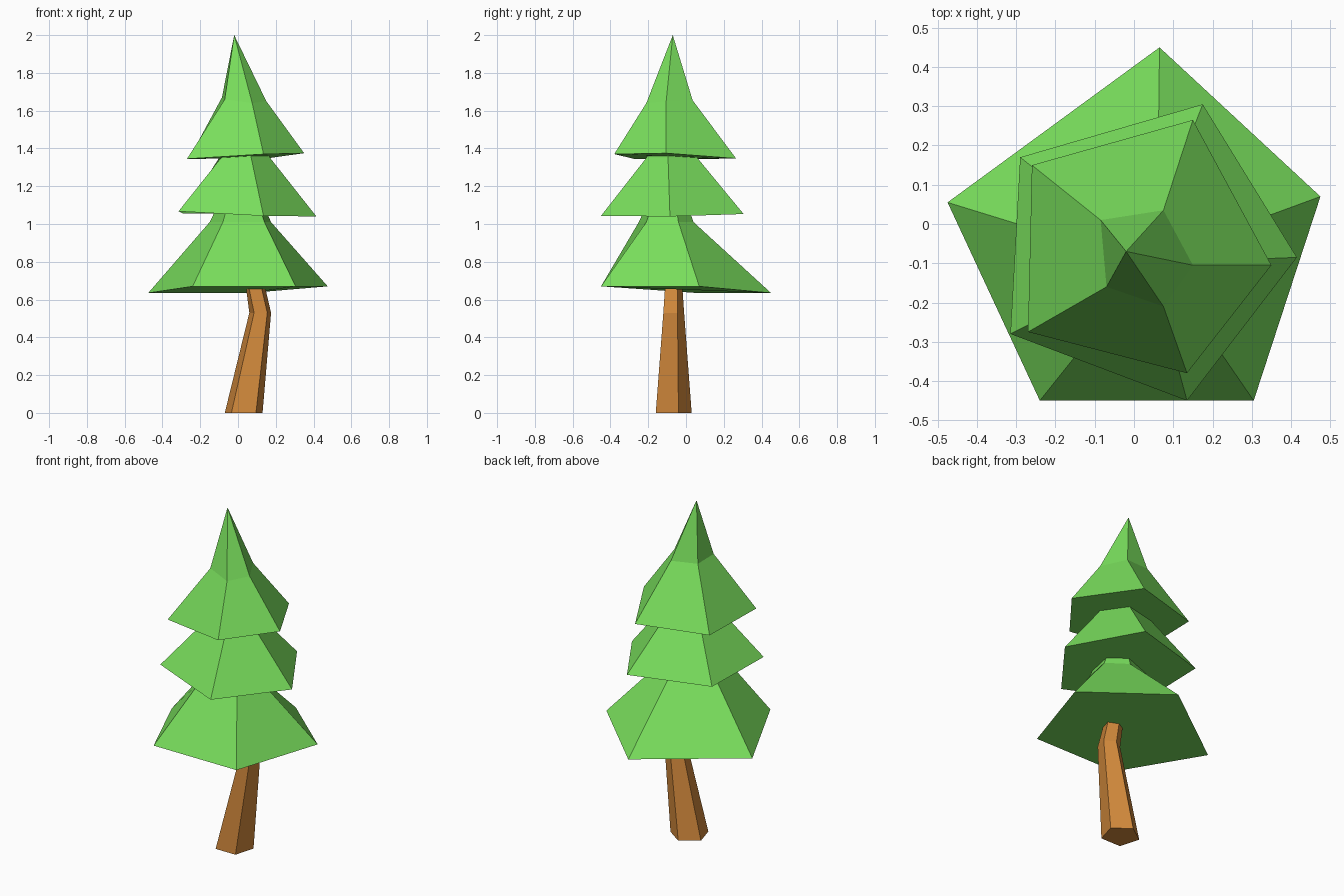
import bpy, bmesh


def material(name, color):
    m = bpy.data.materials.new(name)
    m.diffuse_color = (*color, 1)
    return m


def loft(name, rings, mat, apex=None):
    """Skin matching rings of points, cap the base, close the top with a cap or an apex."""
    bm = bmesh.new()
    loops = [[bm.verts.new(p) for p in ring] for ring in rings]
    n = len(loops[0])
    bm.faces.new(loops[0][::-1])
    for a, b in zip(loops, loops[1:]):
        for i in range(n):
            j = (i + 1) % n
            bm.faces.new((a[i], a[j], b[j], b[i]))
    top = loops[-1]
    if apex:
        tip = bm.verts.new(apex)
        for i in range(n):
            bm.faces.new((top[i], top[(i + 1) % n], tip))
    else:
        bm.faces.new(top)
    bmesh.ops.recalc_face_normals(bm, faces=bm.faces)
    me = bpy.data.meshes.new(name)
    bm.to_mesh(me)
    bm.free()
    me.materials.append(mat)
    ob = bpy.data.objects.new(name, me)
    bpy.context.collection.objects.link(ob)
    return ob


def level(points, z):
    return [(x, y, z) for x, y in points]


green = material("leaf_green", (0.19, 0.73, 0.107))
brown = material("bark_brown", (0.64, 0.25, 0.045))

# Bent five-sided trunk
loft("trunk", [
    level([(-0.035, -0.16), (0.095, -0.16), (0.13, -0.04), (0.03, 0.03), (-0.07, -0.04)], 0),
    level([(0.085, -0.12), (0.155, -0.12), (0.175, -0.045), (0.115, -0.01), (0.06, -0.045)], 0.53),
    level([(0.055, -0.11), (0.12, -0.11), (0.14, -0.045), (0.085, -0.02), (0.04, -0.045)], 0.68),
], brown)

# Foliage tiers: tilted pentagon skirt, shoulder ring, tip (lower tips hide in the tier above)
loft("lower_foliage", [
    [(-0.24, -0.45, 0.67), (0.305, -0.45, 0.67), (0.475, 0.07, 0.67),
     (0.065, 0.45, 0.635), (-0.475, 0.055, 0.635)],
    level([(-0.08, -0.25), (0.14, -0.21), (0.175, -0.04), (0.06, 0.04), (-0.15, -0.045)], 1.01),
], green, (0.02, -0.09, 1.36))

loft("middle_foliage", [
    [(-0.315, -0.28, 1.067), (0.135, -0.45, 1.043), (0.415, -0.085, 1.04),
     (0.175, 0.305, 1.053), (-0.29, 0.17, 1.055)],
    level([(-0.09, -0.165), (0.07, -0.21), (0.17, -0.095), (0.08, 0.06), (-0.1, 0.02)], 1.35),
], green, (0.01, -0.08, 1.66))

loft("upper_foliage", [
    [(-0.27, -0.275, 1.345), (0.135, -0.38, 1.37), (0.35, -0.105, 1.375),
     (0.15, 0.265, 1.347), (-0.26, 0.15, 1.345)],
    [(-0.07, -0.16, 1.66), (0.075, -0.21, 1.64), (0.15, -0.105, 1.65),
     (0.075, 0.035, 1.655), (-0.085, 0.01, 1.67)],
], green, (-0.02, -0.07, 2.0))
